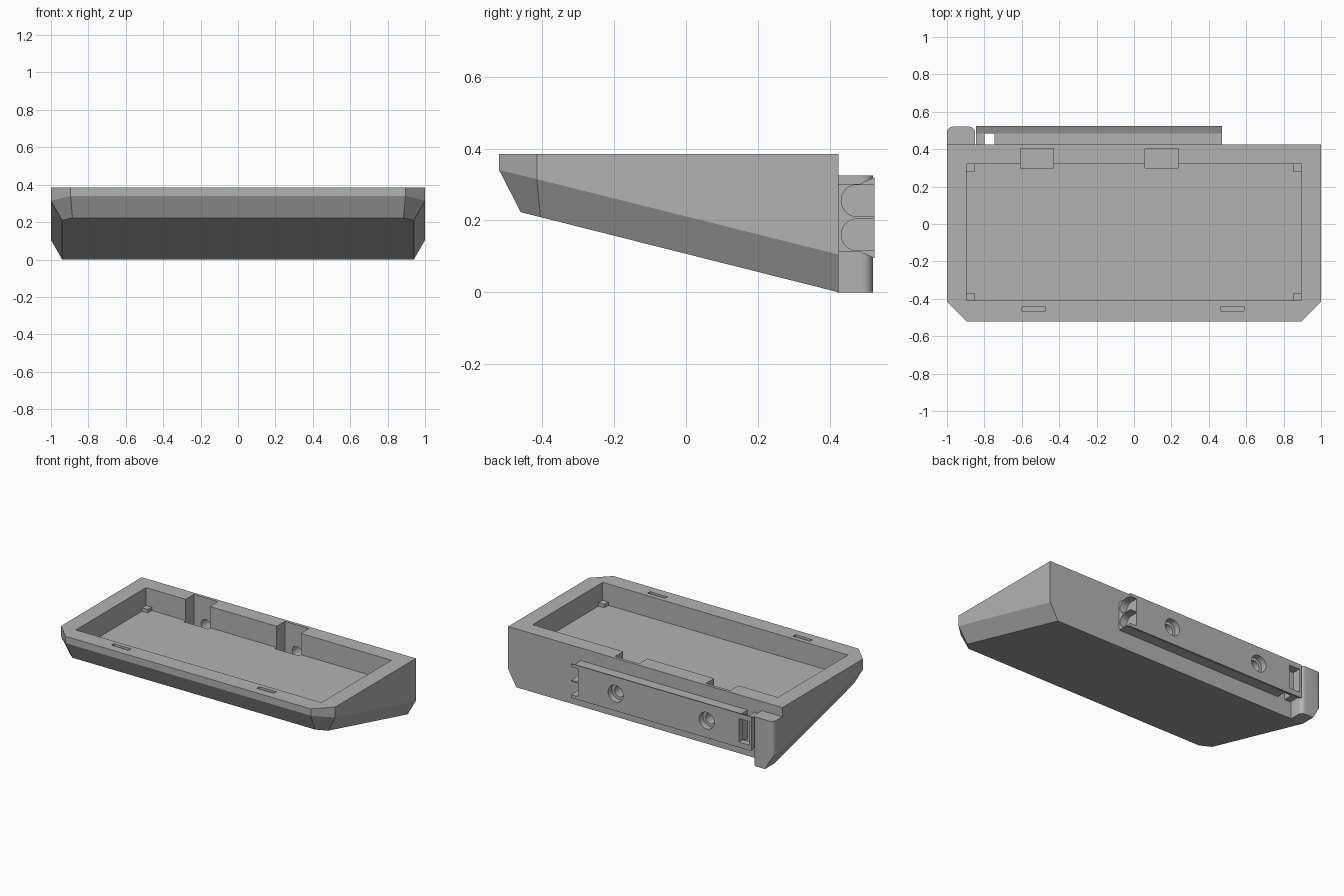
import bpy, bmesh, math
from mathutils import Matrix, Vector

if "Cube" in bpy.data.objects:
    bpy.data.objects.remove(bpy.data.objects["Cube"], do_unlink=True)

grey = bpy.data.materials.new("plain grey")
grey.use_nodes = True
grey.diffuse_color = (0.45, 0.45, 0.45, 1)
grey.node_tree.nodes["Principled BSDF"].inputs["Base Color"].default_value = grey.diffuse_color


def finish(name, bm):
    bmesh.ops.recalc_face_normals(bm, faces=bm.faces)
    mesh = bpy.data.meshes.new(name)
    bm.to_mesh(mesh)
    bm.free()
    mesh.materials.append(grey)
    ob = bpy.data.objects.new(name, mesh)
    bpy.context.collection.objects.link(ob)
    return ob


def add_box(bm, x, y, z):
    size = Vector((x[1] - x[0], y[1] - y[0], z[1] - z[0]))
    mid = Vector((sum(x), sum(y), sum(z))) / 2
    bmesh.ops.create_cube(bm, size=1, matrix=Matrix.Translation(mid) @ Matrix.Diagonal(size).to_4x4())


def box(name, x, y, z):
    bm = bmesh.new()
    add_box(bm, x, y, z)
    return finish(name, bm)


def cylinder(name, mid, radius, length, axis):
    bm = bmesh.new()
    turn = Matrix.Rotation(math.pi / 2, 4, "Y" if axis == "X" else "X")
    bmesh.ops.create_cone(bm, cap_ends=True, segments=32, radius1=radius, radius2=radius,
                          depth=length, matrix=Matrix.Translation(mid) @ turn)
    return finish(name, bm)


def hull(name, points):
    bm = bmesh.new()
    for p in points:
        bm.verts.new(p)
    bmesh.ops.convex_hull(bm, input=bm.verts)
    bmesh.ops.dissolve_limit(bm, angle_limit=0.02, verts=bm.verts, edges=bm.edges)
    return finish(name, bm)


def cut(target, cutter):
    mod = target.modifiers.new("cut", "BOOLEAN")
    mod.operation = "DIFFERENCE"
    mod.solver = "EXACT"
    mod.object = cutter
    bpy.context.view_layer.objects.active = target
    bpy.ops.object.modifier_apply(modifier=mod.name)
    bpy.data.objects.remove(cutter, do_unlink=True)


def smooth(ob, degrees):
    bpy.ops.object.select_all(action="DESELECT")
    ob.select_set(True)
    bpy.context.view_layer.objects.active = ob
    bpy.ops.object.shade_smooth_by_angle(angle=math.radians(degrees))


# Wedge-shaped tray with chamfered sides and front corners
BACK, TOP, FLOOR = 0.425, 0.385, 0.245


def slope(y):
    return 0.252 * (BACK - y)


half = [(1, BACK, TOP), (1, -0.415, TOP), (0.895, -0.52, TOP),
        (1, BACK, 0.105), (1, -0.415, 0.315), (0.895, -0.52, 0.34)]
half += [(x, y, slope(y)) for x, y in ((0.94, BACK), (0.94, -0.405), (0.885, -0.46))]
tray = hull("tray", [(s * x, y, z) for s in (-1, 1) for x, y, z in half])
cut(tray, box("pocket_cutter", (-0.895, 0.895), (-0.41, 0.32), (FLOOR, 0.5)))

# Screw pockets, bolt holes and front slots
SCREWS = (-0.518, 0.146)
RAIL_Z = 0.208
for x in SCREWS:
    cut(tray, box("screw_pocket_cutter", (x - 0.088, x + 0.088), (0.3, 0.405), (0.16, 0.5)))
    cut(tray, cylinder("bolt_cutter", (x, 0.42, RAIL_Z), 0.035, 0.1, "Y"))
for x in (-0.535, 0.525):
    cut(tray, box("slot_cutter", (x - 0.063, x + 0.063), (-0.465, -0.44), (0.345, 0.5)))
smooth(tray, 20)

# Corner rests inside the pocket
bm = bmesh.new()
for x in (-0.874, 0.874):
    for y in (-0.389, 0.299):
        add_box(bm, (x - 0.021, x + 0.021), (y - 0.021, y + 0.021), (FLOOR - 0.01, FLOOR + 0.022))
finish("corner_rests", bm)

# Dovetail rail on the back, flared at its outer edge
bm = bmesh.new()
profile = [(0.42, 0.112), (0.485, 0.112), (0.525, 0.095),
           (0.525, 0.32), (0.485, 0.302), (0.42, 0.302)]
face = bm.faces.new([bm.verts.new((-0.845, y, z)) for y, z in profile])
moved = bmesh.ops.extrude_face_region(bm, geom=[face])["geom"]
bmesh.ops.translate(bm, vec=(1.315, 0, 0), verts=[v for v in moved if isinstance(v, bmesh.types.BMVert)])
rail = finish("rail", bm)
for x in SCREWS:
    cut(rail, cylinder("bolt_cutter", (x, 0.47, RAIL_Z), 0.035, 0.3, "Y"))
    cut(rail, cylinder("counterbore_cutter", (x, 0.525, RAIL_Z), 0.055, 0.08, "Y"))

# Rounded scoops at one rail end, through slot and window at the other
for z in (0.16, 0.255):
    cut(rail, cylinder("scoop_cutter", (0.47, 0.476, z), 0.044, 0.1, "X"))
    cut(rail, box("scoop_opening_cutter", (0.42, 0.52), (0.476, 0.6), (z - 0.044, z + 0.044)))
cut(rail, box("slot_cutter", (-0.8, -0.747), (0.4, 0.485), (0, 0.5)))
cut(rail, box("window_cutter", (-0.83, -0.755), (0.47, 0.6), (0.13, 0.285)))
smooth(rail, 20)

# End block beside the rail, rounded at the back and chamfered below
outline = [(-1, 0.42), (-0.85, 0.42)]
for cx, start in ((-0.88, 0), (-0.97, 90)):
    for i in range(7):
        a = math.radians(start + i * 15)
        outline.append((cx + 0.03 * math.cos(a), 0.49 + 0.03 * math.sin(a)))
bm = bmesh.new()
face = bm.faces.new([bm.verts.new((x, y, 0)) for x, y in outline])
moved = bmesh.ops.extrude_face_region(bm, geom=[face])["geom"]
bmesh.ops.translate(bm, vec=(0, 0, 0.325), verts=[v for v in moved if isinstance(v, bmesh.types.BMVert)])
block = finish("end_block", bm)
cut(block, hull("chamfer_cutter", [(x, y, z) for y in (0.3, 0.6)
                                   for x, z in ((-1, 0.105), (-0.94, 0), (-0.9, -0.07), (-1.1, -0.07), (-1.1, 0.28))]))
smooth(block, 25)
